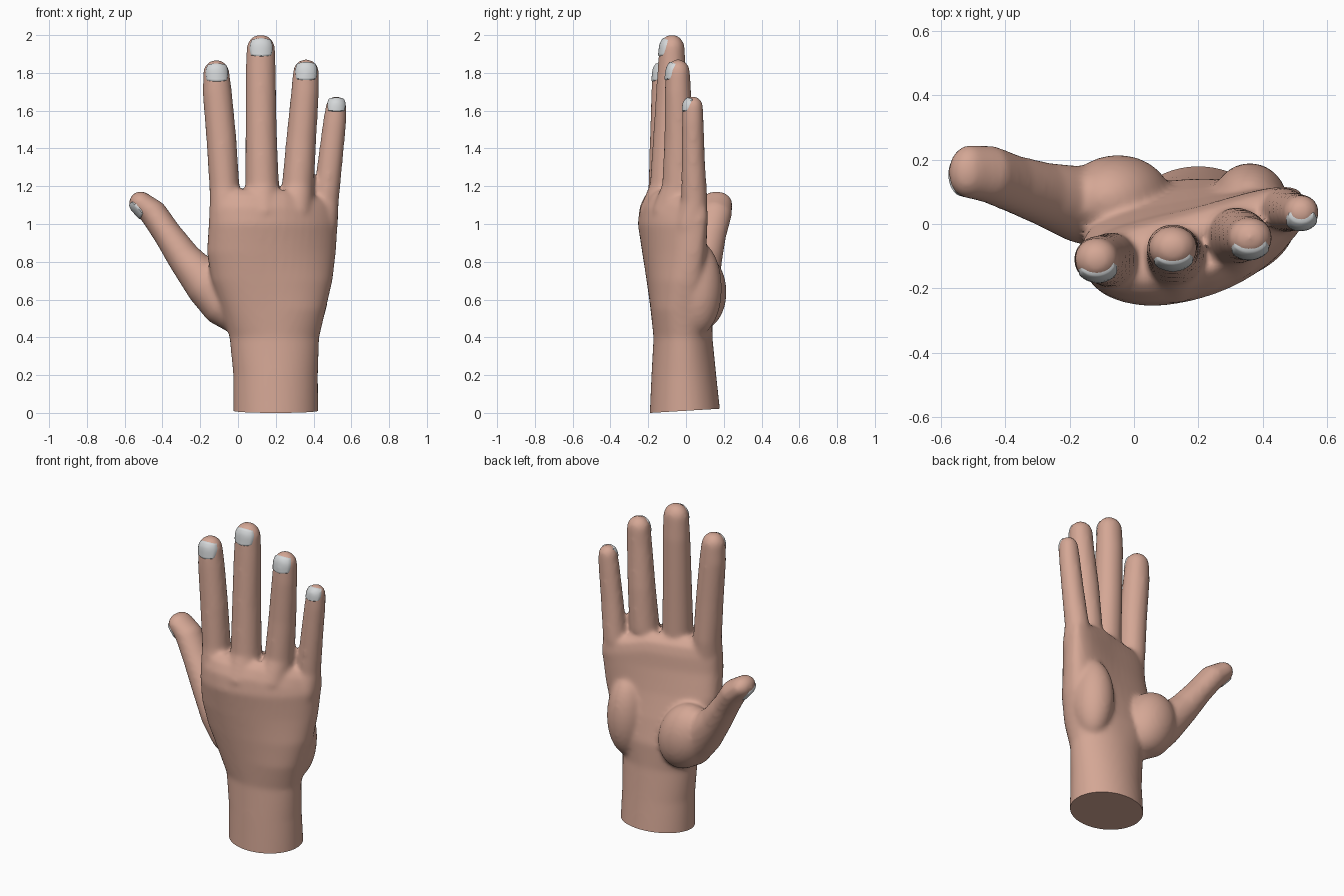
import bpy, bmesh, math
from mathutils import Vector, Matrix
from mathutils.bvhtree import BVHTree

if "Cube" in bpy.data.objects:
    bpy.data.objects.remove(bpy.data.objects["Cube"])


def material(name, rgb):
    m = bpy.data.materials.new(name)
    m.diffuse_color = (*rgb, 1)
    m.use_nodes = True
    m.node_tree.nodes["Principled BSDF"].inputs["Base Color"].default_value = m.diffuse_color
    return m


skin = material("skin", (0.66, 0.385, 0.30))
nail_grey = material("nail grey", (0.66, 0.68, 0.69))


def make_object(name, bm, mat):
    me = bpy.data.meshes.new(name)
    bm.to_mesh(me)
    bm.free()
    ob = bpy.data.objects.new(name, me)
    bpy.context.collection.objects.link(ob)
    me.materials.append(mat)
    return ob


def loft(bm, rings):
    """Closed skin over a list of equal-length point rings."""
    loops = [[bm.verts.new(p) for p in r] for r in rings]
    n = len(loops[0])
    faces = [bm.faces.new((p[i], p[(i + 1) % n], q[(i + 1) % n], q[i]))
             for p, q in zip(loops, loops[1:]) for i in range(n)]
    faces += [bm.faces.new(loops[0][::-1]), bm.faces.new(loops[-1])]
    bmesh.ops.recalc_face_normals(bm, faces=faces)


def tube(bm, path, sides=24):
    """Elliptical tube with a domed tip; path rows are x, y, z, width radius, depth radius."""
    pts = [Vector(p[:3]) for p in path]
    rings = []

    def ring(c, t, ra, rb):
        a = t.cross(Vector((0, 1, 0))).normalized()
        b = a.cross(t).normalized()
        rings.append([c + a * ra * math.cos(w) + b * rb * math.sin(w)
                      for w in (2 * math.pi * i / sides for i in range(sides))])

    for i, p in enumerate(path):
        t = (pts[min(i + 1, len(pts) - 1)] - pts[max(i - 1, 0)]).normalized()
        ring(pts[i], t, p[3], p[4])
    for k in range(1, 8):
        w = k * math.pi / 2 / 7.3
        ring(pts[-1] + t * path[-1][3] * math.sin(w), t,
             path[-1][3] * math.cos(w), path[-1][4] * math.cos(w))
    loft(bm, rings)


def ellipsoid(bm, centre, radii, tilt=0):
    m = (Matrix.Translation(centre) @ Matrix.Rotation(tilt, 4, 'Y')
         @ Matrix.Diagonal((*radii, 1)))
    bmesh.ops.create_uvsphere(bm, u_segments=32, v_segments=16, radius=1, matrix=m)


bm = bmesh.new()

# Wrist and palm: z, left, right, front, back, slant, cupping
sections = [
    (-0.10, -0.025, 0.425, -0.195, 0.19, 0, 0),
    (0.00, -0.025, 0.425, -0.192, 0.182, 0, 0),
    (0.20, -0.025, 0.423, -0.183, 0.160, 0, 0),
    (0.40, -0.045, 0.430, -0.172, 0.140, 0, 0),
    (0.55, -0.09, 0.465, -0.188, 0.140, 0.03, 0.05),
    (0.70, -0.14, 0.500, -0.205, 0.110, 0.10, 0.2),
    (0.85, -0.165, 0.518, -0.222, 0.075, 0.18, 0.4),
    (1.00, -0.155, 0.528, -0.238, 0.055, 0.25, 0.5),
    (1.09, -0.152, 0.530, -0.225, 0.050, 0.27, 0.5),
    (1.15, -0.145, 0.525, -0.195, 0.035, 0.28, 0.5),
    (1.185, -0.11, 0.490, -0.155, -0.005, 0.28, 0.5)]
rings = []
for z, x0, x1, yf, yb, slant, cup in sections:
    cx, hx, cy, hy = (x0 + x1) / 2, (x1 - x0) / 2, (yf + yb) / 2, (yb - yf) / 2
    power = 1.0 if z < 0.5 else 0.85
    ring = []
    for i in range(48):
        c, s = math.cos(i * math.pi / 24), math.sin(i * math.pi / 24)
        dx = hx * math.copysign(abs(c) ** power, c)
        y = cy + hy * math.copysign(abs(s) ** power, s) + slant * dx + cup * dx * dx
        drop = 0.25 * max(0, cx + dx - 0.25) if z > 1.05 else 0
        ring.append((cx + dx, y, z - drop))
    rings.append(ring)
loft(bm, rings)

# Pads at the root of the thumb and along the outer palm edge
ellipsoid(bm, (-0.05, 0.075, 0.64), (0.16, 0.14, 0.21), -0.35)
ellipsoid(bm, (0.36, 0.06, 0.66), (0.12, 0.13, 0.25))

# Fingers, from inside the palm to the tip
fingers = [
    [(-0.035, -0.115, 0.92, 0.07, 0.08), (-0.062, -0.128, 1.06, 0.088, 0.095),
     (-0.072, -0.112, 1.20, 0.080, 0.087), (-0.088, -0.112, 1.45, 0.080, 0.080),
     (-0.110, -0.110, 1.70, 0.078, 0.074), (-0.115, -0.110, 1.80, 0.070, 0.068)],
    [(0.135, -0.12, 0.92, 0.07, 0.08), (0.130, -0.140, 1.06, 0.092, 0.110),
     (0.128, -0.100, 1.20, 0.090, 0.092), (0.122, -0.088, 1.50, 0.083, 0.084),
     (0.120, -0.076, 1.80, 0.081, 0.076), (0.121, -0.074, 1.928, 0.076, 0.068)],
    [(0.290, -0.08, 0.92, 0.07, 0.08), (0.305, -0.075, 1.06, 0.090, 0.105),
     (0.317, -0.037, 1.20, 0.085, 0.090), (0.335, -0.035, 1.45, 0.080, 0.080),
     (0.355, -0.043, 1.70, 0.074, 0.070), (0.360, -0.043, 1.803, 0.070, 0.065)],
    [(0.430, 0.00, 0.85, 0.06, 0.08), (0.450, 0.025, 1.00, 0.078, 0.085),
     (0.464, 0.045, 1.12, 0.070, 0.070), (0.490, 0.038, 1.35, 0.066, 0.062),
     (0.513, 0.036, 1.55, 0.062, 0.058), (0.520, 0.036, 1.622, 0.056, 0.055)]]
for path in fingers:
    tube(bm, path)

# Thumb, bending outwards at the tip
tube(bm, [(0.02, 0.03, 0.50, 0.10, 0.10), (-0.07, 0.045, 0.575, 0.125, 0.125),
          (-0.165, 0.06, 0.68, 0.118, 0.120), (-0.285, 0.095, 0.82, 0.090, 0.098),
          (-0.375, 0.125, 0.95, 0.076, 0.090), (-0.45, 0.155, 1.06, 0.074, 0.090),
          (-0.515, 0.163, 1.112, 0.062, 0.084)])

# Blend the pieces into one smooth hand
hand = make_object("hand", bm, skin)
blend = hand.modifiers.new("blend", 'REMESH')
blend.mode = 'VOXEL'
blend.voxel_size = 0.012
soften = hand.modifiers.new("soften", 'SMOOTH')
soften.factor = 0.5
soften.iterations = 14
evaluated = hand.evaluated_get(bpy.context.evaluated_depsgraph_get())
blended = bpy.data.meshes.new_from_object(evaluated)
hand.modifiers.clear()

# Cut the wrist flat, rising slightly towards the palm side
bm = bmesh.new()
bm.from_mesh(blended)
bmesh.ops.bisect_plane(bm, geom=bm.verts[:] + bm.edges[:] + bm.faces[:],
                       plane_co=(0, -0.19, 0), plane_no=(0, -0.06, 1), clear_inner=True)
bmesh.ops.holes_fill(bm, edges=[e for e in bm.edges if e.is_boundary], sides=0)
bmesh.ops.recalc_face_normals(bm, faces=bm.faces[:])
for f in bm.faces:
    f.material_index = 0
tree = BVHTree.FromBMesh(bm)
bm.to_mesh(hand.data)
bm.free()


def nail(name, centre, facing, up, w, h, steps=14):
    """Rounded plate draped over the fingertip."""
    n = Vector(facing).normalized()
    side = Vector(up).cross(n).normalized()
    top = n.cross(side)
    bm = bmesh.new()
    grid = []
    for j in range(steps + 1):
        row = []
        for i in range(steps + 1):
            u, v = 2 * i / steps - 1, 2 * j / steps - 1
            round_off = 0.42 if v > 0 else 0.25
            p = (Vector(centre) + side * w * u * math.sqrt(1 - round_off * v * v)
                 + top * h * v * math.sqrt(1 - round_off * u * u))
            hit, normal, _, _ = tree.ray_cast(p + n * 0.2, -n, 0.32)
            if hit is None:
                hit, normal, _, _ = tree.find_nearest(p)
            edge = max(abs(u), abs(v)) > 0.999
            row.append(bm.verts.new(hit + normal * (-0.003 if edge else 0.005)))
        grid.append(row)
    for a, b in zip(grid, grid[1:]):
        for i in range(steps):
            bm.faces.new((a[i], a[i + 1], b[i + 1], b[i]))
    return make_object(name, bm, nail_grey)


# Fingernails on the back of the hand
front, up = (0, -1, 0), (0, 0, 1)
parts = [hand,
         nail("index_nail", (-0.112, -0.11, 1.803), front, up, 0.064, 0.051),
         nail("middle_nail", (0.123, -0.08, 1.936), front, up, 0.065, 0.051),
         nail("ring_nail", (0.361, -0.045, 1.810), front, up, 0.062, 0.051),
         nail("little_nail", (0.521, 0.035, 1.632), front, up, 0.051, 0.039),
         nail("thumb_nail", (-0.525, 0.15, 1.09), (-0.6, -0.55, -0.65),
              (-0.75, 0.1, 0.65), 0.058, 0.05)]

for ob in bpy.data.objects:
    ob.select_set(ob in parts)
bpy.context.view_layer.objects.active = hand
bpy.ops.object.shade_smooth_by_angle(angle=math.radians(50))
